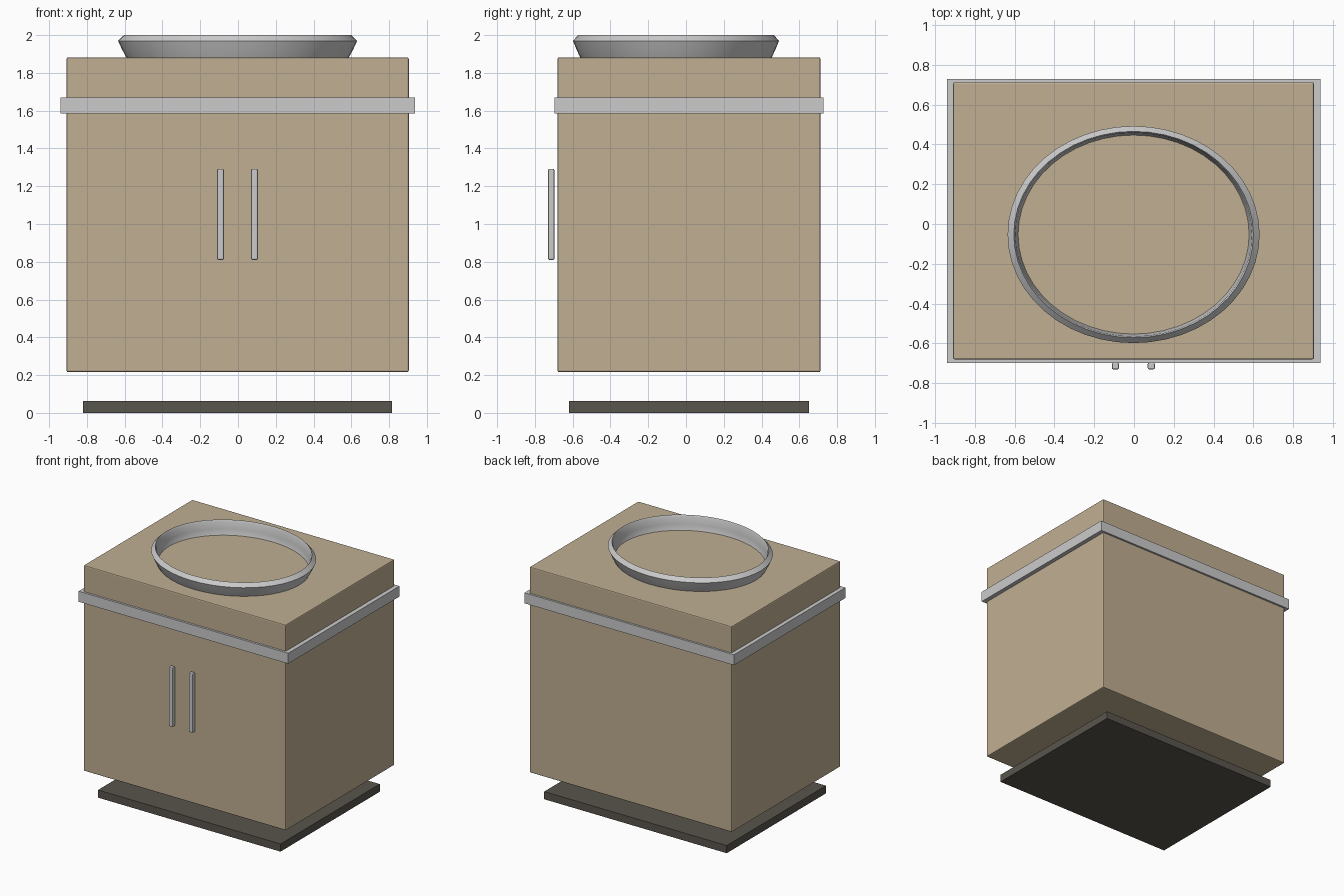
import bpy, bmesh, math

if "Cube" in bpy.data.objects:
    bpy.data.objects.remove(bpy.data.objects["Cube"])


def material(name, rgb):
    m = bpy.data.materials.new(name)
    m.diffuse_color = (*rgb, 1)
    m.use_nodes = True
    m.node_tree.nodes["Principled BSDF"].inputs["Base Color"].default_value = m.diffuse_color
    return m


def link(name, bm, mat=None):
    me = bpy.data.meshes.new(name)
    bm.to_mesh(me)
    bm.free()
    ob = bpy.data.objects.new(name, me)
    bpy.context.collection.objects.link(ob)
    if mat:
        me.materials.append(mat)
    return ob


def box(name, x, y, z, mat=None, bevel=0):
    """Box spanning the given (min, max) ranges, with optional edge bevel."""
    bm = bmesh.new()
    bmesh.ops.create_cube(bm, size=1)
    for v in bm.verts:
        v.co = [r[0] if c < 0 else r[1] for c, r in zip(v.co, (x, y, z))]
    ob = link(name, bm, mat)
    if bevel:
        mod = ob.modifiers.new("edge_bevel", 'BEVEL')
        mod.width = bevel
        mod.segments = 2
    return ob


wood = material("wood", (0.53, 0.43, 0.29))
dark = material("dark_plinth", (0.10, 0.09, 0.075))

# Plinth, cabinet and counter slab
box("plinth", (-0.82, 0.815), (-0.62, 0.65), (0, 0.062), dark)
box("cabinet", (-0.908, 0.904), (-0.68, 0.712), (0.216, 1.882), wood, 0.008)
box("counter_slab", (-0.94, 0.938), (-0.697, 0.728), (1.584, 1.669))

# Pair of door handles
for side, cx in (("left", -0.093), ("right", 0.087)):
    box("handle_" + side, (cx - 0.018, cx + 0.018), (-0.73, -0.697),
        (0.81, 1.292), None, 0.007)

# Oval basin: lathed wall profile (radius, height), flattened in y
profile = [(0.565, 1.84), (0.588, 1.88), (0.613, 1.926), (0.633, 1.97),
           (0.602, 2.0), (0.594, 1.985), (0.588, 1.93), (0.58, 1.88),
           (0.557, 1.84)]
N = 48
bm = bmesh.new()
rings = []
for i in range(N):
    a = 2 * math.pi * i / N
    rings.append([bm.verts.new((r * math.cos(a) - 0.002,
                                r * 0.861 * math.sin(a) - 0.053, z))
                  for r, z in profile])
for i in range(N):
    p, q = rings[i], rings[(i + 1) % N]
    for j in range(len(profile)):
        k = (j + 1) % len(profile)
        bm.faces.new((p[j], q[j], q[k], p[k]))
bmesh.ops.recalc_face_normals(bm, faces=bm.faces)
basin = link("basin", bm)
bpy.context.view_layer.objects.active = basin
basin.select_set(True)
bpy.ops.object.shade_smooth_by_angle(angle=math.radians(35))
